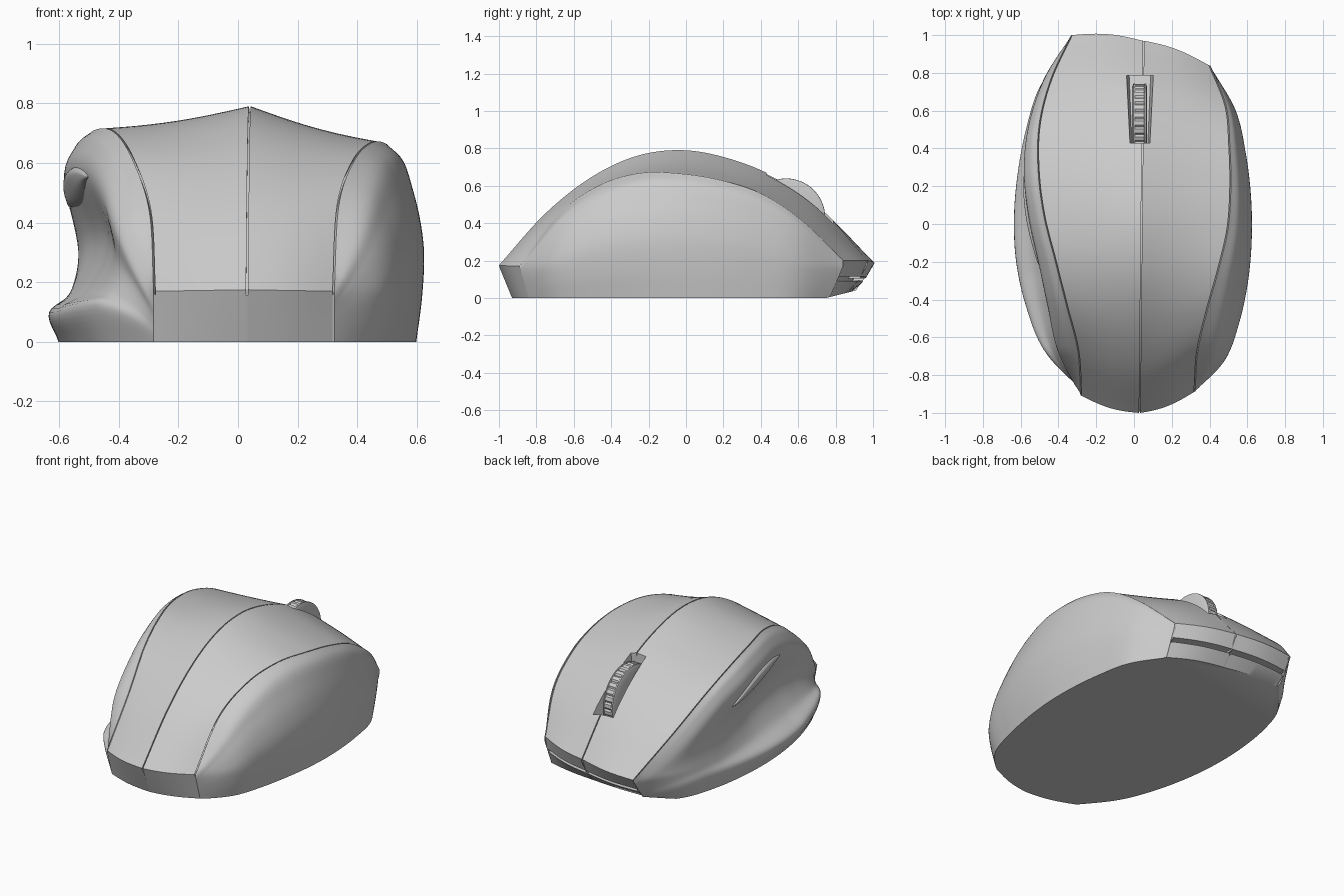
import bpy, bmesh, math
from mathutils import Vector

cube = bpy.data.objects.get("Cube")
if cube:
    bpy.data.objects.remove(cube)

grey = bpy.data.materials.new("light grey plastic")
grey.use_nodes = True
colour = (0.6, 0.6, 0.6, 1)
grey.diffuse_color = colour
grey.node_tree.nodes["Principled BSDF"].inputs["Base Color"].default_value = colour

GAP = 0.003
STEPS = 72


def spline(pts, t):
    """Smooth curve through evenly spaced values or vectors, t from 0 to 1."""
    n = len(pts) - 1
    i = min(int(t * n), n - 1)
    f = t * n - i
    b, c = pts[i], pts[i + 1]
    a = pts[i - 1] if i else 2 * b - c
    d = pts[i + 2] if i + 2 <= n else 2 * c - b
    return 0.5 * (2 * b + (c - a) * f + (2 * a - 5 * b + 4 * c - d) * f * f
                  + (3 * b - a - 3 * c + d) * f ** 3)


def mix(a, b, f):
    return a + (b - a) * f


# Lengthwise guide curves, back to front
LEFT_X = [-.28, -.295, -.355, -.415, -.475, -.505, -.5, -.44, -.33]
LEFT_Z = [.17, .44, .62, .705, .712, .675, .585, .41, .18]
CREST_Z = [.175, .45, .645, .76, .79, .745, .645, .475, .2]
RIGHT_X = [.32, .335, .385, .445, .495, .51, .505, .485, .4]
RIGHT_Z = [.17, .455, .605, .668, .664, .628, .555, .41, .2]
RIGHT_OUT = [.32, .48, .555, .6, .62, .617, .59, .535, .4]
THUMB_EDGE = [-.28, -.4, -.455, -.505, -.555, -.58, -.555, -.475, -.33]
THUMB_PIT = [-.28, -.39, -.42, -.44, -.475, -.52, -.53, -.475, -.33]
THUMB_LIP = [-.28, -.475, -.57, -.62, -.63, -.61, -.565, -.49, -.33]


def left_seam(t):
    return Vector((spline(LEFT_X, t), mix(-.91, 1, t), spline(LEFT_Z, t)))


def crest(t):
    return Vector((mix(.03, .05, t), mix(-1, .97, t), spline(CREST_Z, t)))


def right_seam(t):
    return Vector((spline(RIGHT_X, t), mix(-.89, .84, t), spline(RIGHT_Z, t)))


def thumb_side(v, t):
    """Hollowed side: shoulder, edge, pit, lip and base."""
    s = left_seam(t)
    edge, pit, lip = (spline(c, t) for c in (THUMB_EDGE, THUMB_PIT, THUMB_LIP))
    low = .1 + .04 * max(0, 1 - 3 * t)
    rows = [(s.x, 1), (mix(s.x, edge, .6), .93), (edge, .76), (pit, .4),
            (mix(pit, lip, .4), .13), (lip, 0)]
    heights = [mix(low, s.z, k) for x, k in rows] + [0]
    xs = [x for x, k in rows] + [mix(lip, s.x, .2)]
    # the hollow fades out towards both ends
    fade = min(1, 8 * t, 3.5 * (1 - t))
    return spline([Vector((x - GAP, s.y, mix(s.z * (1 - i / 6), z, fade)))
                   for i, (x, z) in enumerate(zip(xs, heights))], v)


def plain_side(v, t):
    """Rounded side opposite the thumb, with a fuller shoulder at the back."""
    s, out = right_seam(t), spline(RIGHT_OUT, t ** .9)
    power = 1 - .4 * max(0, 1 - 3 * t)
    rows = [(0, 0), (.08, .42), (.22, .68), (.38, .89), (.56, 1), (.78, .94), (1, .78)]
    return spline([Vector((mix(s.x, out, b ** power) + GAP, s.y, s.z * (1 - k)))
                   for k, b in rows], v)


def top_half(a, b):
    def point(u, t):
        p = a(t).lerp(b(t), u)
        bow = math.sin(math.pi * u)
        p.x += GAP * (1 - 2 * u)
        p.y += .02 * bow * (2 * t - 1)
        p.z -= .012 * bow * math.sin(math.pi * t)
        return p
    return point


def groove(seam, lean):
    return [lambda t, d=d: seam(t) + Vector((d + lean, 0, -.02)) for d in (-GAP, GAP)]


def tuck(p):
    """Pull the base inward under the rim and lift its front edge."""
    f = max(0, (.17 - p.z) / .17)
    p.y *= 1 - f * (.07 if p.y < 0 else .12) * p.y ** 2
    p.z = max(p.z, .25 * (p.y - .75))
    return p


def strip(func, n, flip=False):
    ks = [i / n for i in range(n + 1)]
    return [lambda t, k=k: func(k, t) for k in (reversed(ks) if flip else ks)]


def finish(bm, name, angle=40):
    bmesh.ops.recalc_face_normals(bm, faces=bm.faces)
    mesh = bpy.data.meshes.new(name)
    bm.to_mesh(mesh)
    bm.free()
    mesh.materials.append(grey)
    obj = bpy.data.objects.new(name, mesh)
    bpy.context.collection.objects.link(obj)
    bpy.ops.object.select_all(action='DESELECT')
    obj.select_set(True)
    bpy.context.view_layer.objects.active = obj
    bpy.ops.object.shade_smooth_by_angle(angle=math.radians(angle))


def skin(bm, grid, wrap=False):
    if wrap:
        grid = grid + [grid[0]]
    for a, b in zip(grid, grid[1:]):
        for i in range(len(a) - 1):
            bm.faces.new((a[i], a[i + 1], b[i + 1], b[i]))


# Shell: thumb side, two top halves and plain side, parted by grooves
side_l = strip(thumb_side, 36, True)
top = (groove(left_seam, .008) + strip(top_half(left_seam, crest), 12) + groove(crest, 0)
       + strip(top_half(crest, right_seam), 12) + groove(right_seam, -.008))
side_r = strip(plain_side, 30)
columns = side_l + top + side_r
bm = bmesh.new()
grid = [[bm.verts.new(tuck(c(i / STEPS))) for i in range(STEPS + 1)] for c in columns]
skin(bm, grid)

# End walls, with a thin slit under the buttons at the front
rim = [side_l[-1]] + top + [side_r[0]]
slit = [(0, 0), (.42, 0), (.425, .06), (.535, .06), (.54, 0), (1, 0)]
ends = []
for t, rows in ((0, [(0, 0), (.5, 0), (1, 0)]), (1, slit)):
    wall = []
    for c in rim:
        p = c(t)
        wall.append([bm.verts.new(tuck(Vector((p.x, p.y, p.z * (1 - s)))) - Vector((0, d, 0)))
                     for s, d in rows])
    skin(bm, wall)
    ends.append([w[-1] for w in wall])

# Flat underside
bm.faces.new(grid[0] + ends[1][1:-1] + grid[-1][::-1] + ends[0][-2:0:-1])
bmesh.ops.remove_doubles(bm, verts=bm.verts, dist=.0004)

# Wheel slot cut into the top, slightly wider at the front
planes = [(Vector((-.03, .6, 0)), Vector((-1, -.05, 0))),
          (Vector((.093, .6, 0)), Vector((1, -.05, 0))),
          (Vector((0, .43, 0)), Vector((0, -1, 0))),
          (Vector((0, .785, 0)), Vector((0, 1, 0)))]
for co, no in planes:
    near = [f for f in bm.faces if f.calc_center_median().z > .3
            and abs(f.calc_center_median().x) < .25 and .3 < f.calc_center_median().y < .9]
    geom = near + list({e for f in near for e in f.edges}) + list({v for f in near for v in f.verts})
    bmesh.ops.bisect_plane(bm, geom=geom, plane_co=co, plane_no=no, dist=1e-5)
hole = [f for f in bm.faces if f.calc_center_median().z > .3
        and all((f.calc_center_median() - co).dot(no) < 0 for co, no in planes)]
bmesh.ops.delete(bm, geom=hole, context='FACES')
border = [e for e in bm.edges if e.is_boundary and all(
    v.co.z > .3 and all((v.co - co).dot(no) < .002 for co, no in planes) for v in e.verts)]
walls = bmesh.ops.extrude_edge_only(bm, edges=border)["geom"]
for v in (g for g in walls if isinstance(g, bmesh.types.BMVert)):
    v.co.z -= .1
    v.co.x = mix(v.co.x, .03, .2)
floor = [g for g in walls if isinstance(g, bmesh.types.BMEdge) and g.is_boundary]
bmesh.ops.holes_fill(bm, edges=floor, sides=0)
finish(bm, "mouse_shell")

# Scroll wheel with narrow tread grooves
bm = bmesh.new()
RIBS = 120
wheel = []
for i in range(RIBS):
    a = math.tau * i / RIBS
    tread = .199 if i % 4 == 0 else .207
    profile = [(-.04, .1), (-.04, .19), (-.033, .208), (-.026, .209), (-.024, tread),
               (.024, tread), (.026, .209), (.033, .208), (.04, .19), (.04, .1)]
    wheel.append([bm.verts.new((.03 + x, .535 + r * math.cos(a), .43 + r * math.sin(a)))
                  for x, r in profile])
skin(bm, wheel, True)
for k in (0, -1):
    bm.faces.new([ring[k] for ring in wheel])
finish(bm, "scroll_wheel", 30)

# Lens-shaped thumb button following the side
bm = bmesh.new()
lens = []
for i in range(33):
    f = i / 32
    swell = math.sin(math.pi * f)
    row = []
    for j in range(13):
        w = j / 6 - 1
        p = thumb_side(mix(.335, .395, f) + (.045 * swell + .001) * w, mix(.36, .66, f))
        rise = .018 * abs(swell) ** .5 * (1 - w ** 4)
        row.append(bm.verts.new(p - Vector((rise, 0, 0))))
    lens.append(row)
skin(bm, lens)
finish(bm, "thumb_button")
